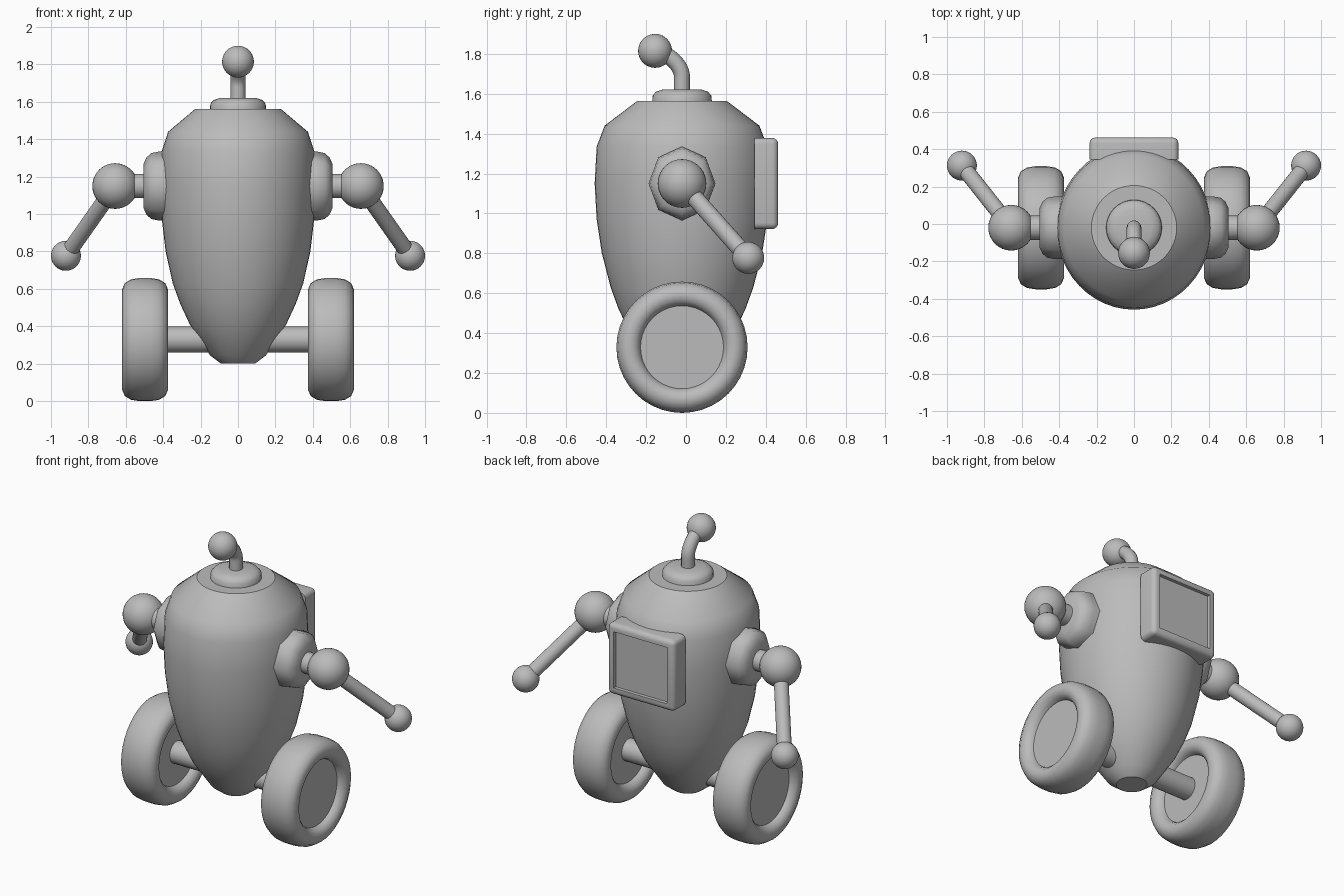
import bpy, bmesh, math
from mathutils import Vector, Matrix

if "Cube" in bpy.data.objects:
    bpy.data.objects.remove(bpy.data.objects["Cube"])

CY = -0.02  # centre line of the body in y

grey = bpy.data.materials.new("plain grey")
grey.diffuse_color = (0.5, 0.5, 0.5, 1)
grey.use_nodes = True
grey.node_tree.nodes["Principled BSDF"].inputs["Base Color"].default_value = grey.diffuse_color


def finish(bm, name, angle=40):
    bmesh.ops.recalc_face_normals(bm, faces=bm.faces)
    me = bpy.data.meshes.new(name)
    bm.to_mesh(me)
    bm.free()
    me.shade_smooth()
    me.set_sharp_from_angle(angle=math.radians(angle))
    me.materials.append(grey)
    ob = bpy.data.objects.new(name, me)
    bpy.context.collection.objects.link(ob)
    return ob


def lathe(name, profile, segs, axis='Z', at=(0, 0, 0), angle=40):
    """Revolve (height, radius_a, radius_b) rings, capped at both ends."""
    bm = bmesh.new()
    at = Vector(at)
    rings = []
    for p in profile:
        h, ra, rb = p if len(p) == 3 else (p[0], p[1], p[1])
        ring = []
        for i in range(segs):
            t = 2 * math.pi * i / segs
            a, b = ra * math.cos(t), rb * math.sin(t)
            co = Vector((a, b, h)) if axis == 'Z' else Vector((h, a, b))
            ring.append(bm.verts.new(at + co))
        rings.append(ring)
    for r0, r1 in zip(rings, rings[1:]):
        for i in range(segs):
            j = (i + 1) % segs
            bm.faces.new((r0[i], r0[j], r1[j], r1[i]))
    bm.faces.new(rings[0])
    bm.faces.new(rings[-1])
    return finish(bm, name, angle)


def ball(name, at, r):
    bm = bmesh.new()
    bmesh.ops.create_uvsphere(bm, u_segments=32, v_segments=20, radius=r,
                              matrix=Matrix.Translation(at))
    return finish(bm, name)


def rod(name, a, b, r):
    a, b = Vector(a), Vector(b)
    d = b - a
    m = Matrix.Translation((a + b) / 2) @ d.to_track_quat('Z', 'Y').to_matrix().to_4x4()
    bm = bmesh.new()
    bmesh.ops.create_cone(bm, cap_ends=True, segments=24, radius1=r, radius2=r,
                          depth=d.length, matrix=m)
    return finish(bm, name)


# Egg-shaped body, slightly narrower at the shoulders than front to back
lathe("body", [(0.20, 0.09, 0.09), (0.245, 0.15, 0.15), (0.41, 0.258, 0.265),
               (0.52, 0.309, 0.318), (0.63, 0.349, 0.358), (0.80, 0.387, 0.402),
               (0.97, 0.407, 0.428), (1.15, 0.415, 0.438), (1.335, 0.408, 0.428),
               (1.44, 0.374, 0.388), (1.563, 0.228, 0.226)], 48, at=(0, CY, 0), angle=36)

# Antenna base, bent stem and ball
lathe("antenna_base", [(1.55, 0.15), (1.59, 0.148), (1.61, 0.13), (1.622, 0.095)],
      32, at=(0, CY, 0))
cu = bpy.data.curves.new("antenna_stem", 'CURVE')
cu.dimensions = '3D'
cu.bevel_depth = 0.04
cu.bevel_resolution = 4
cu.use_fill_caps = True
sp = cu.splines.new('BEZIER')
sp.bezier_points.add(2)
path = [((1.60), CY, (0, 0.03)), (1.685, CY, (0, 0.055)), (1.812, -0.145, (-0.06, 0.012))]
for bp, (z, y, (hy, hz)) in zip(sp.bezier_points, path):
    bp.co = (0, y, z)
    bp.handle_left_type = bp.handle_right_type = 'FREE'
    bp.handle_left = (0, y - hy, z - hz)
    bp.handle_right = (0, y + hy, z + hz)
cu.materials.append(grey)
bpy.context.collection.objects.link(bpy.data.objects.new("antenna_stem", cu))
ball("antenna_ball", (0, -0.155, 1.815), 0.085)

# Axle through the bottom of the body
rod("axle", (-0.46, CY, 0.329), (0.46, CY, 0.329), 0.07)

# Wheels and arms on both sides
half_tyre = [(0.03, 0.329), (0.075, 0.322), (0.108, 0.302), (0.123, 0.268),
             (0.115, 0.235), (0.095, 0.215), (0.075, 0.208)]
tyre = [(-h, r) for h, r in reversed(half_tyre)] + half_tyre
for s, side in ((1, "right"), (-1, "left")):
    lathe("wheel_" + side, tyre, 40, 'X', (s * 0.497, CY, 0.329))
    lathe("shoulder_plate_" + side,
          [(s * 0.33, 0.168, 0.185), (s * 0.42, 0.168, 0.185), (s * 0.465, 0.16, 0.176),
           (s * 0.49, 0.138, 0.152), (s * 0.505, 0.105, 0.118)],
          8, 'X', (0, CY, 1.15), 50)
    shoulder = (s * 0.657, CY, 1.15)
    hand = (s * 0.92, 0.312, 0.777)
    rod("shoulder_joint_" + side, (s * 0.48, CY, 1.15), shoulder, 0.065)
    ball("shoulder_ball_" + side, shoulder, 0.122)
    rod("arm_" + side, shoulder, hand, 0.043)
    ball("hand_" + side, hand, 0.08)

# Back panel: rounded box with a recessed screen
bm = bmesh.new()
bmesh.ops.create_cube(bm, size=1, matrix=Matrix.Translation((0, 0.403, 1.15))
                      @ Matrix.Diagonal((0.475, 0.118, 0.456, 1)))
edges = [e for e in bm.edges if any(v.co.y > 0.41 for v in e.verts)]
bmesh.ops.bevel(bm, geom=edges, offset=0.03, segments=4, profile=0.5, affect='EDGES')
bm.normal_update()
face = max((f for f in bm.faces if f.normal.y > 0.99), key=lambda f: f.calc_area())
bmesh.ops.inset_region(bm, faces=[face], thickness=0.025)
bmesh.ops.inset_region(bm, faces=[face], thickness=0.002, depth=-0.02)
finish(bm, "back_panel", 35)
